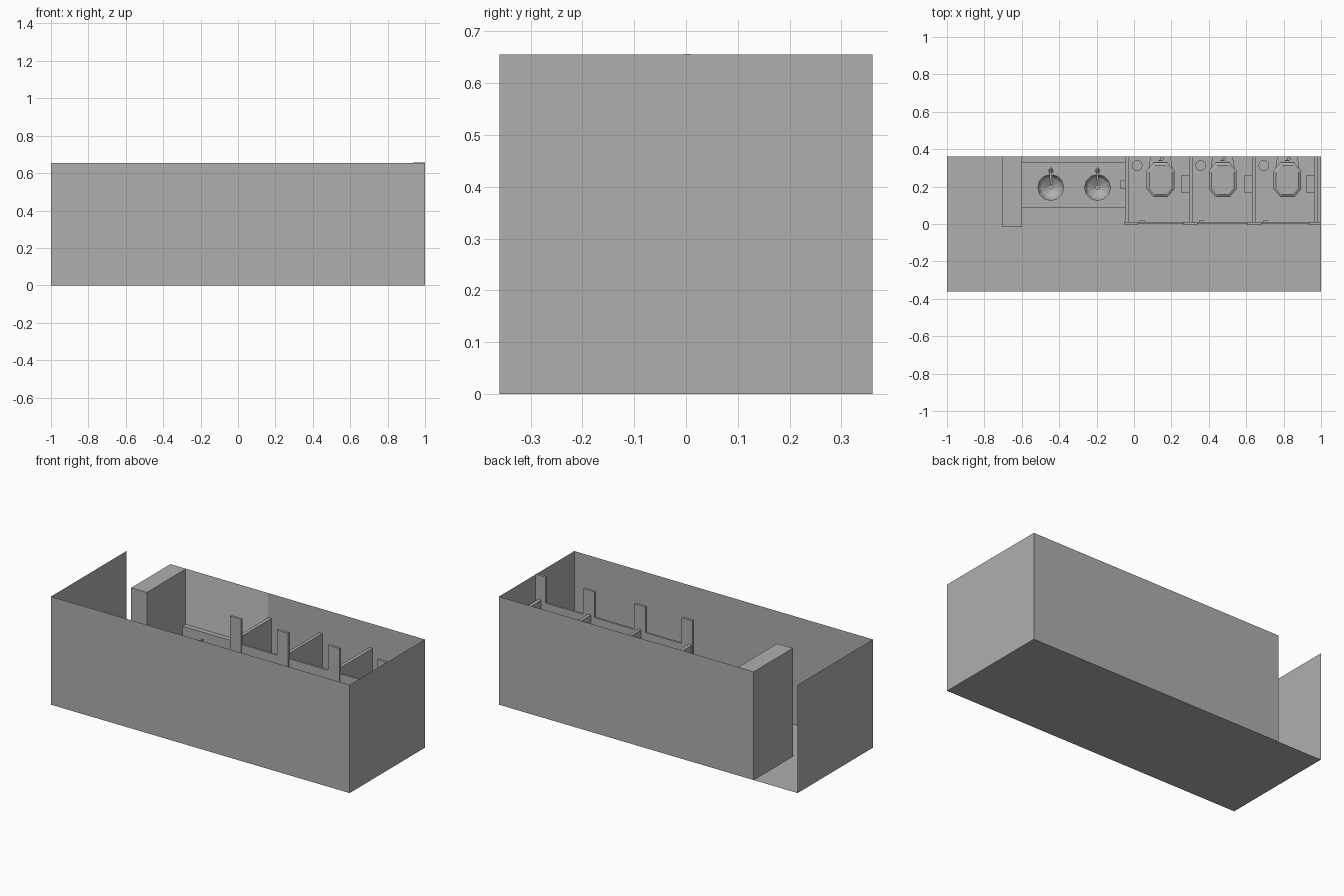
import bpy, bmesh, math

if "Cube" in bpy.data.objects:
    bpy.data.objects.remove(bpy.data.objects["Cube"])

H = 0.655          # wall height
W, D = 1.0, 0.36   # half width and half depth of the room

paint = bpy.data.materials.new("dark_grey")
paint.diffuse_color = (0.43, 0.43, 0.43, 1)
paint.use_nodes = True
paint.node_tree.nodes["Principled BSDF"].inputs["Base Color"].default_value = paint.diffuse_color


def mesh_object(name, verts, faces, plain=False):
    me = bpy.data.meshes.new(name)
    me.from_pydata(verts, [], faces)
    bm = bmesh.new()
    bm.from_mesh(me)
    bmesh.ops.recalc_face_normals(bm, faces=bm.faces)
    bm.to_mesh(me)
    bm.free()
    ob = bpy.data.objects.new(name, me)
    bpy.context.collection.objects.link(ob)
    if not plain:
        me.materials.append(paint)
    return ob


def box(name, x0, x1, y0, y1, z0, z1):
    v = [(x, y, z) for z in (z0, z1) for x, y in ((x0, y0), (x1, y0), (x1, y1), (x0, y1))]
    f = [(3, 2, 1, 0), (4, 5, 6, 7)] + [(i, (i + 1) % 4, (i + 1) % 4 + 4, i + 4) for i in range(4)]
    return mesh_object(name, v, f)


def loft(name, rings, cap_start=True, cap_end=True):
    """Skin a list of equal-length point rings."""
    n = len(rings[0])
    v = [p for r in rings for p in r]
    f = [(k * n + i, k * n + (i + 1) % n, (k + 1) * n + (i + 1) % n, (k + 1) * n + i)
         for k in range(len(rings) - 1) for i in range(n)]
    if cap_start:
        f.append(tuple(range(n))[::-1])
    if cap_end:
        f.append(tuple(range((len(rings) - 1) * n, len(rings) * n)))
    return mesh_object(name, v, f)


def lathe(name, x, y, profile, n=12, **caps):
    rings = [[(x + r * math.cos(2 * math.pi * i / n), y + r * math.sin(2 * math.pi * i / n), z)
              for i in range(n)] for r, z in profile]
    return loft(name, rings, **caps)


OCT = [(0.5, -1), (1, -0.53), (1, 0.53), (0.5, 1), (-0.5, 1), (-1, 0.53), (-1, -0.53), (-0.5, -1)]


def octagon(x, y, z, a, b):
    return [(x + a * u, y + b * w, z) for u, w in OCT]


# Room shell: thin single-sheet floor and walls, doorway gap at the back left
mesh_object("floor", [(-W, -D, 0), (W, -D, 0), (W, D, 0), (-W, D, 0)], [(0, 1, 2, 3)])


def wall(name, a, b):
    mesh_object(name, [(*a, 0), (*b, 0), (*b, H), (*a, H)], [(0, 1, 2, 3)])


wall("front_wall", (-W, -D), (W, -D))
wall("left_wall", (-W, -D), (-W, D))
wall("right_wall", (W, -D), (W, D))
wall("back_wall", (-0.7, D), (W, D))
box("entrance_partition", -0.705, -0.60, -0.015, D, 0, H)

# Wash area: counter with two basin holes, splashback and a lighter mirror
counter = box("counter", -0.60, -0.048, 0.085, D, 0.195, 0.245)
box("splashback", -0.60, -0.048, 0.327, D, 0.245, 0.32)
mesh_object("mirror", [(-0.6, 0.357, 0.32), (-0.05, 0.357, 0.32), (-0.05, 0.357, H), (-0.6, 0.357, H)],
            [(0, 1, 2, 3)], plain=True)

for i, x in enumerate((-0.445, -0.195)):
    y = 0.195
    cutter = lathe(f"basin_cutter_{i}", x, y, [(0.07, 0.15), (0.07, 0.3)])
    cutter.hide_render = True
    cutter.hide_viewport = True
    cut = counter.modifiers.new(f"basin_hole_{i}", 'BOOLEAN')
    cut.object = cutter
    cut.operation = 'DIFFERENCE'
    cut.solver = 'EXACT'
    lathe(f"basin_{i}", x, y, [(0.07, 0.245), (0.055, 0.222), (0.012, 0.195)], cap_start=False)
    lathe(f"drain_{i}", x, y, [(0.011, 0.195), (0.011, 0.198), (0.005, 0.199)], n=10)
    # Faucet: post, spout and lever
    lathe(f"faucet_post_{i}", x, 0.285, [(0.012, 0.245), (0.009, 0.255), (0.009, 0.285)], n=8)
    box(f"faucet_spout_{i}", x - 0.006, x + 0.006, 0.235, 0.287, 0.272, 0.283)
    box(f"faucet_lever_{i}", x - 0.004, x + 0.004, 0.275, 0.302, 0.287, 0.295)

# Stall dividers and the full-height posts in front of them
DIV = [(-0.048, -0.027), (0.294, 0.313), (0.63, 0.65), (0.963, 0.985)]
POST = [(-0.05, 0.022), (0.265, 0.34), (0.605, 0.683), (0.935, 1.0)]
for i in range(4):
    box(f"stall_divider_{i}", *DIV[i], 0.01, D, 0.08, 0.508)
    box(f"stall_post_{i}", *POST[i], -0.005, 0.01, 0, 0.6565 if i == 3 else 0.655)

# Towel dispenser beside the basins
box("towel_dispenser", -0.072, -0.048, 0.187, 0.232, 0.33, 0.42)

# Stalls: door, latch, toilet, bin and paper holder
for i, x in enumerate((0.142, 0.474, 0.82)):
    d0, d1 = POST[i][1], POST[i + 1][0]
    box(f"stall_door_{i}", d0, d1, 0.0, 0.012, 0.08, 0.5)
    box(f"door_latch_{i}", d0 + 0.008, d0 + 0.034, 0.012, 0.018, 0.27, 0.285)

    # Toilet: tapered bowl, flared rear block, bevelled lid
    loft(f"toilet_bowl_{i}", [octagon(x, 0.27, 0, 0.045, 0.075), octagon(x, 0.27, 0.03, 0.038, 0.068),
                              octagon(x, 0.25, 0.07, 0.055, 0.08), octagon(x, 0.236, 0.105, 0.07, 0.088)])
    rear = [(x - 0.07, 0.26), (x + 0.07, 0.26), (x + 0.054, D), (x - 0.054, D)]
    loft(f"toilet_rear_{i}", [[(a, b, z) for a, b in rear] for z in (0.06, 0.105)])
    loft(f"toilet_lid_{i}", [octagon(x, 0.236, 0.105, 0.074, 0.092), octagon(x, 0.236, 0.115, 0.074, 0.092),
                             octagon(x, 0.236, 0.125, 0.06, 0.078)])
    lathe(f"flush_pipe_{i}", x + 0.008, 0.349, [(0.007, 0.105), (0.007, 0.19), (0.01, 0.19), (0.01, 0.215)], n=8)
    box(f"flush_lever_{i}", x - 0.012, x + 0.008, 0.337, 0.343, 0.197, 0.205)

    lathe(f"waste_bin_{i}", DIV[i][1] + 0.044, 0.313, [(0.025, 0), (0.029, 0.085)], n=14)
    box(f"paper_holder_{i}", DIV[i + 1][0] - 0.04, DIV[i + 1][0], 0.166, 0.262, 0.17, 0.225)
